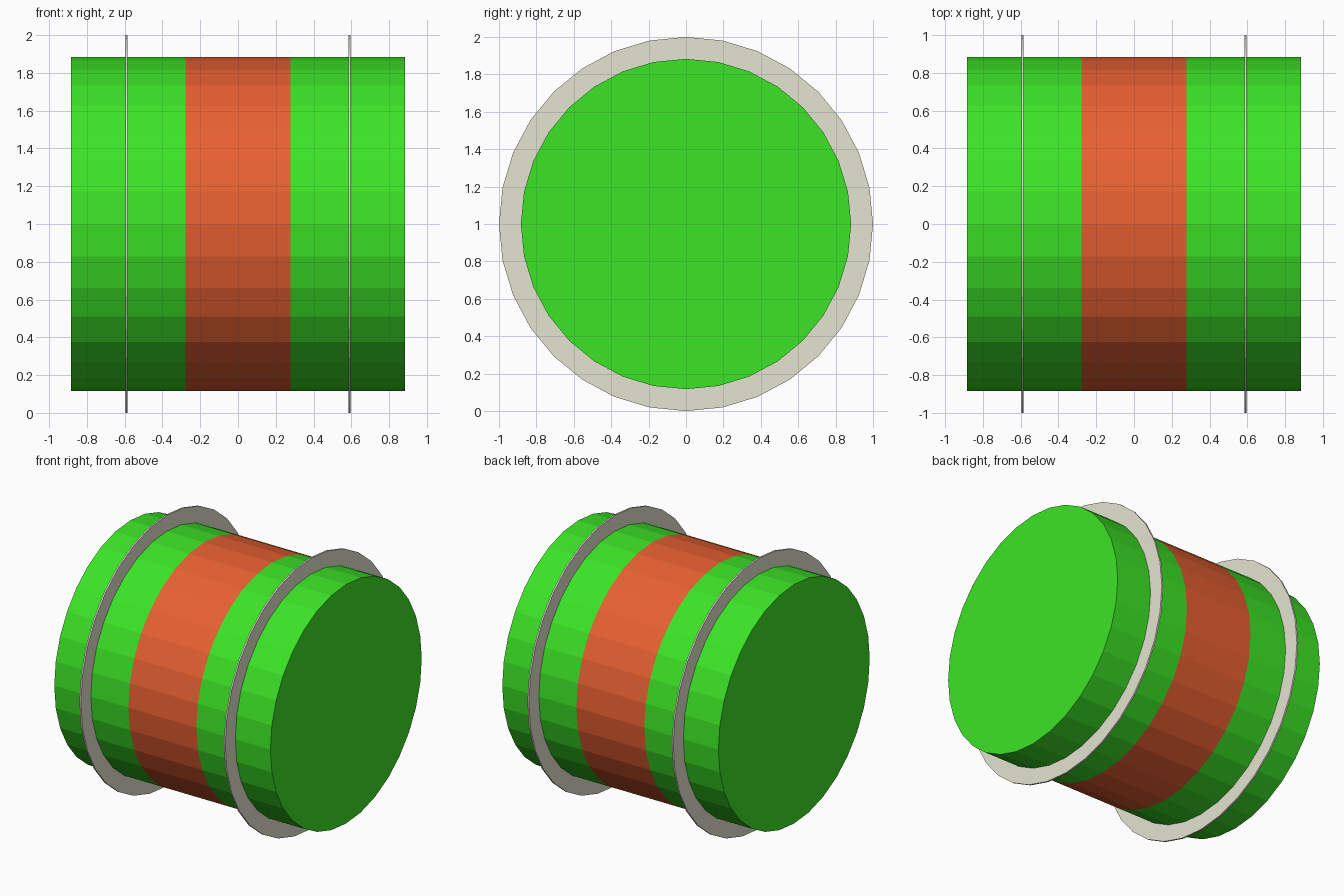
import bpy, bmesh, math

if "Cube" in bpy.data.objects:
    bpy.data.objects.remove(bpy.data.objects["Cube"])

SIDES = 32
R = 0.883


def material(name, rgb):
    m = bpy.data.materials.new(name)
    m.diffuse_color = (*rgb, 1.0)
    m.use_nodes = True
    m.node_tree.nodes["Principled BSDF"].inputs["Base Color"].default_value = m.diffuse_color
    return m


def lathe(name, profile, mats, closed=False):
    """Spin (x, radius) points around the x axis; mats holds one material per strip."""
    n = len(profile)
    verts = []
    for x, r in profile:
        for i in range(SIDES):
            a = 2 * math.pi * i / SIDES
            verts.append((x, r * math.cos(a), 1 + r * math.sin(a)))
    slots = list(dict.fromkeys(mats))
    faces, index = [], []
    for s in range(n if closed else n - 1):
        a, b = s * SIDES, ((s + 1) % n) * SIDES
        for i in range(SIDES):
            j = (i + 1) % SIDES
            faces.append((a + i, b + i, b + j, a + j))
            index.append(slots.index(mats[s]))
    if not closed:
        last = (n - 1) * SIDES
        faces.append(tuple(range(SIDES)))
        faces.append(tuple(last + i for i in reversed(range(SIDES))))
        index += [slots.index(mats[0]), slots.index(mats[-1])]
    mesh = bpy.data.meshes.new(name)
    mesh.from_pydata(verts, [], faces)
    for m in slots:
        mesh.materials.append(m)
    mesh.polygons.foreach_set("material_index", index)
    # Consistent outward normals
    bm = bmesh.new()
    bm.from_mesh(mesh)
    bmesh.ops.recalc_face_normals(bm, faces=bm.faces)
    bm.to_mesh(mesh)
    bm.free()
    obj = bpy.data.objects.new(name, mesh)
    bpy.context.collection.objects.link(obj)
    return obj


green = material("green", (0.045, 0.78, 0.019))
orange = material("orange", (0.81, 0.118, 0.031))
stone = material("warm_grey", (0.78, 0.78, 0.64))

# Barrel: green ends with an orange middle band
lathe("barrel", [(-0.883, R), (-0.278, R), (0.278, R), (0.883, R)],
      [green, orange, green])

# Thin flat hoops around the barrel
for side, label in ((-1, "left"), (1, "right")):
    x, t = side * 0.59, 0.006
    lathe(f"{label}_hoop",
          [(x - t, R - 0.01), (x - t, 1.0), (x + t, 1.0), (x + t, R - 0.01)],
          [stone] * 4, closed=True)
